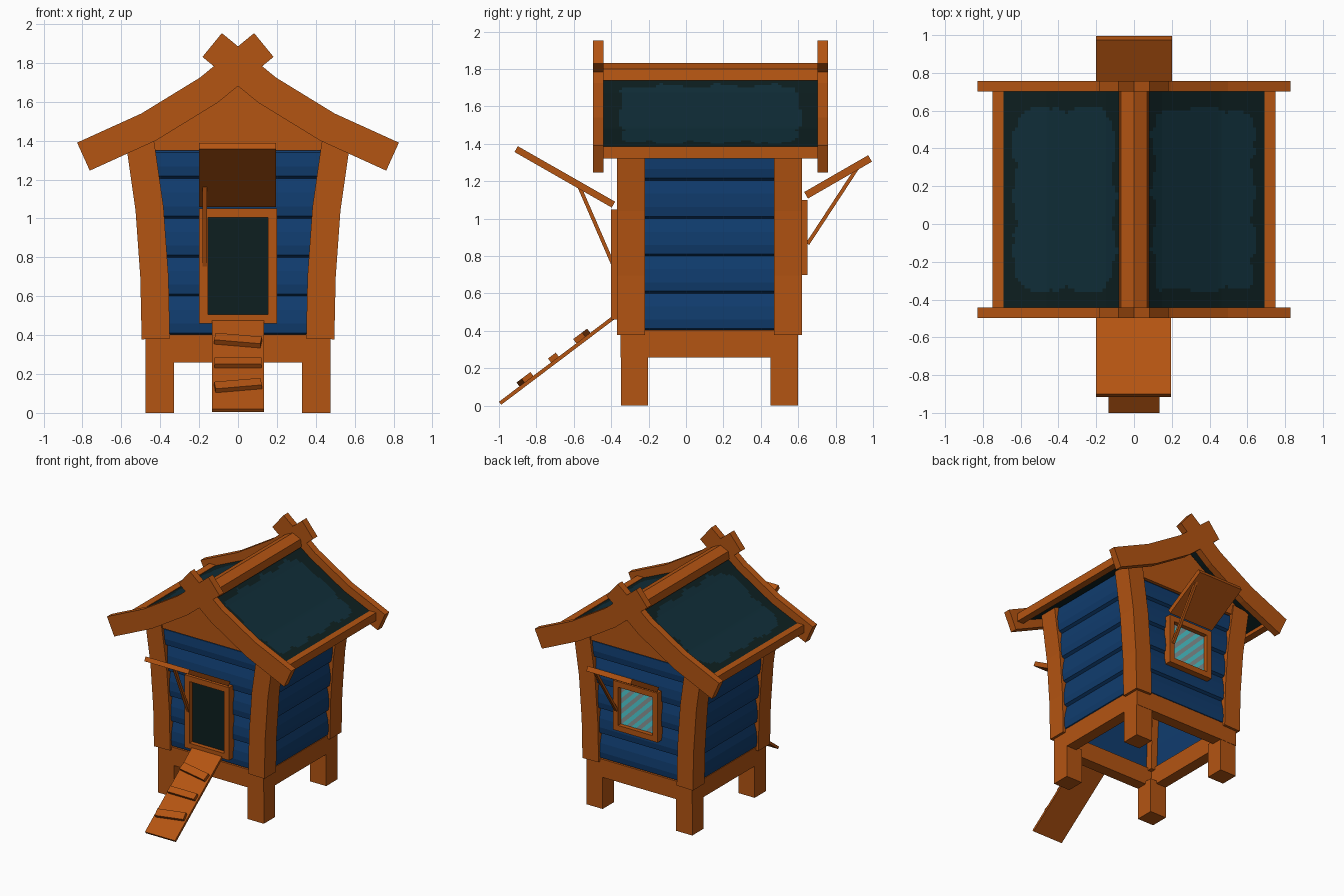
import bpy, bmesh, math, random
from mathutils import Vector, Matrix

if "Cube" in bpy.data.objects:
    bpy.data.objects.remove(bpy.data.objects["Cube"])
random.seed(4)

def mat(name, rgb):
    m = bpy.data.materials.new(name)
    m.diffuse_color = (*rgb, 1)
    m.use_nodes = True
    m.node_tree.nodes["Principled BSDF"].inputs["Base Color"].default_value = m.diffuse_color
    return m

WOOD = mat("orange_wood", (0.456, 0.089, 0.006))
BLUE = mat("blue_plank", (0.005, 0.045, 0.155))
DARK = mat("dark_green", (0.004, 0.0135, 0.0142))
TEAL = mat("roof_teal", (0.005, 0.027, 0.040))
GLASS = mat("cyan_glass", (0.08, 0.62, 0.66))
STREAK = mat("glass_streak", (0.26, 0.31, 0.31))

def finish(name, bm, *mats):
    me = bpy.data.meshes.new(name)
    bm.to_mesh(me)
    bm.free()
    ob = bpy.data.objects.new(name, me)
    bpy.context.collection.objects.link(ob)
    for m in mats:
        me.materials.append(m)
    return ob

def box(name, lo, hi, m, rot=None):
    lo, hi = Vector(lo), Vector(hi)
    bm = bmesh.new()
    bmesh.ops.create_cube(bm, size=1)
    M = Matrix.Translation((lo + hi) / 2) @ (rot or Matrix()) @ Matrix.Diagonal((*(hi - lo), 1))
    bmesh.ops.transform(bm, matrix=M, verts=bm.verts)
    return finish(name, bm, m)

def prism(name, pts, lo, hi, m, axis):
    """Extrude a profile: (x, z) along y, or (y, z) along x."""
    place = (lambda a, b, c: (a, c, b)) if axis == 'y' else (lambda a, b, c: (c, a, b))
    bm = bmesh.new()
    A = [bm.verts.new(place(a, b, lo)) for a, b in pts]
    B = [bm.verts.new(place(a, b, hi)) for a, b in pts]
    n = len(pts)
    bm.faces.new(A)
    bm.faces.new(B[::-1])
    for i in range(n):
        bm.faces.new((A[i], B[i], B[(i + 1) % n], A[(i + 1) % n]))
    bmesh.ops.recalc_face_normals(bm, faces=bm.faces)
    return finish(name, bm, m)

def ribbon(path, w):
    """Outline of a strip of width w round a centre line."""
    P = [Vector(p) for p in path]
    L, R = [], []
    for i, p in enumerate(P):
        d = (P[min(i + 1, len(P) - 1)] - P[max(i - 1, 0)]).normalized()
        o = Vector((-d.y, d.x)) * w / 2
        L.append(p + o)
        R.append(p - o)
    return [tuple(v) for v in L + R[::-1]]

def lerp_path(path, t):
    for (a, x0), (b, x1) in zip(path, path[1:]):
        if t <= b or b == path[-1][0]:
            return x0 + (x1 - x0) * (t - a) / (b - a)

YC = 0.125                      # centre of the house along y
OUTER = [(0.38, 0.495), (0.7, 0.502), (1.05, 0.527), (1.42, 0.58)]  # z, x of post

# legs, curved corner posts, gable boards, eaves
for s, side in ((-1, "left"), (1, "right")):
    for y, end in ((-0.275, "front"), (0.525, "back")):
        box(f"{end}_{side}_leg", (s * 0.4025 - 0.0725, y - 0.0725, 0),
            (s * 0.4025 + 0.0725, y + 0.0725, 0.28), WOOD)
        py = YC + (-0.42 if end == "front" else 0.42)
        path = [(s * (x - 0.072), z) for z, x in OUTER]
        prism(f"{end}_{side}_post", ribbon(path, 0.145), py - 0.075, py + 0.075, WOOD, 'y')
        by = YC + 0.01 + (-0.605 if end == "front" else 0.595)
        path = [(s * 0.795, 1.318), (s * 0.46, 1.47), (s * 0.15, 1.66), (-s * 0.133, 1.892)]
        prism(f"{end}_{side}_gable_board", ribbon(path, 0.158), by - 0.028, by + 0.028, WOOD, 'y')
    prism(f"{side}_eave_beam", ribbon([(s * 0.692, 1.353), (s * 0.748, 1.353)], 0.065),
          -0.45, 0.71, WOOD, 'y')
    a, b = sorted((s * 0.475, s * 0.385))
    box(f"{side}_base_beam", (a, -0.35, 0.257), (b, 0.6, 0.405), WOOD)
box("front_base_beam", (-0.474, -0.35, 0.258), (0.474, -0.26, 0.404), WOOD)
box("back_base_beam", (-0.474, 0.51, 0.258), (0.474, 0.6, 0.404), WOOD)
prism("ridge_beam", [(-0.08, 1.74), (0.08, 1.74), (0.07, 1.80), (0, 1.832), (-0.07, 1.80)],
      -0.45, 0.71, WOOD, 'y')

# lapped wall planks, bulging low on each row
LAP = [(0.0, 0.0), (0.022, 0.06), (0.028, 0.3), (0.02, 0.65), (0.0, 1.0)]
for r, (z0, z1) in enumerate(((0.4, 0.6), (0.6, 0.8), (0.8, 1.0), (1.0, 1.205), (1.205, 1.41))):
    row = [(o, z0 + (z1 - z0) * t) for o, t in LAP]
    for s, side in ((-1, "left"), (1, "right")):
        X = lambda z: lerp_path(OUTER, z)
        pts = [(s * (X(z) - 0.04 + o), z) for o, z in row]
        pts += [(s * (X(z) - 0.09), z) for z in (z1, z0)]
        prism(f"{side}_wall_plank_{r}", pts, -0.28, 0.53, BLUE, 'y')
    half = X(z0) - 0.05
    top = min(z1, 1.36)
    for s, y, end in ((-1, -0.325, "front"), (1, 0.575, "back")):
        pts = [(y + s * o, min(z, top)) for o, z in row] + [(y - s * 0.05, top), (y - s * 0.05, z0)]
        prism(f"{end}_wall_plank_{r}", pts, -half, half, BLUE, 'x')

# gable panels
GABLE = [(-0.53, 1.35), (0.53, 1.35), (0.46, 1.44), (0.15, 1.63), (0, 1.735), (-0.15, 1.63), (-0.46, 1.44)]
prism("front_gable", GABLE, -0.36, -0.31, WOOD, 'y')
prism("back_gable", GABLE, 0.56, 0.61, WOOD, 'y')

# roof slopes with a lighter, ragged-edged centre
ROOF = [(0.0, 1.79), (0.15, 1.675), (0.46, 1.485), (0.73, 1.365)]
NU, NV = 44, 64
for s, side in ((-1, "left"), (1, "right")):
    bm = bmesh.new()
    G = []
    for i in range(NU + 1):
        x = 0.73 * i / NU
        G.append([bm.verts.new((s * x, -0.45 + 1.16 * j / NV, lerp_path(ROOF, x))) for j in range(NV + 1)])
    ph = random.random() * 6
    for i in range(NU):
        for j in range(NV):
            f = bm.faces.new((G[i][j], G[i + 1][j], G[i + 1][j + 1], G[i][j + 1]))
            c = f.calc_center_median()
            wob = lambda t: 0.012 * math.sin(t * 23 + ph) + 0.007 * math.sin(t * 61 + ph)
            dx = abs(abs(c.x) - 0.37) - 0.265 + wob(c.y)
            dy = abs(c.y - 0.13) - 0.48 + wob(c.x + 2)
            corner = dx + dy + 0.06
            f.material_index = int(max(dx, dy, corner) < 0)
            f.normal_update()
            if f.normal.z < 0:
                f.normal_flip()
    ob = finish(f"{side}_roof", bm, DARK, TEAL)
    sol = ob.modifiers.new("thickness", 'SOLIDIFY')
    sol.thickness, sol.offset = 0.03, -1
    sol.material_offset = sol.material_offset_rim = -1

# door and window frames
def frame(name, y0, y1, z0, z1, w=0.2, t=0.045):
    box(name + "_left", (-w, y0, z0), (-w + t, y1, z1), WOOD)
    box(name + "_right", (w - t, y0, z0), (w, y1, z1), WOOD)
    box(name + "_bottom", (-w + t, y0, z0), (w - t, y1, z0 + t), WOOD)
    box(name + "_top", (-w + t, y0, z1 - t), (w - t, y1, z1), WOOD)

frame("door_frame", -0.40, -0.34, 0.46, 1.05)
box("door_opening", (-0.17, -0.365, 0.48), (0.17, -0.357, 1.03), DARK)
frame("window_frame", 0.59, 0.65, 0.70, 1.10)

# window glass cut into diagonal streaks
bm = bmesh.new()
bm.faces.new([bm.verts.new(p) for p in
              ((0.17, 0.615, 0.72), (-0.17, 0.615, 0.72), (-0.17, 0.615, 1.08), (0.17, 0.615, 1.08))])
n, step = Vector((1, 0, 1)).normalized(), 0.03
for k in range(12, 31):
    bmesh.ops.bisect_plane(bm, geom=bm.verts[:] + bm.edges[:] + bm.faces[:],
                           plane_co=n * k * step, plane_no=n)
for f in bm.faces:
    f.material_index = math.floor(f.calc_center_median().dot(n) / step) % 2
finish("window_glass", bm, GLASS, STREAK)

# propped-up shutters with struts
prism("door_shutter", ribbon([(-0.388, 1.075), (-0.908, 1.372)], 0.036), -0.2, 0.195, WOOD, 'x')
prism("door_strut", ribbon([(-0.39, 0.755), (-0.57, 1.17)], 0.02), -0.182, -0.160, WOOD, 'x')
prism("window_shutter", ribbon([(0.642, 1.125), (0.984, 1.322)], 0.04), -0.2, 0.2, WOOD, 'x')
prism("window_strut", ribbon([(0.65, 0.865), (0.915, 1.27)], 0.02), 0.160, 0.182, WOOD, 'x')

# ramp with cleats
prism("ramp", ribbon([(-0.994, 0.013), (-0.385, 0.473)], 0.02), -0.135, 0.135, WOOD, 'x')
slope = math.atan2(0.46, 0.609)
for i, (y, z, tilt) in enumerate(((-0.86, 0.144, 8), (-0.708, 0.26, 0), (-0.557, 0.376, -8))):
    rot = Matrix.Rotation(slope, 4, 'X') @ Matrix.Rotation(math.radians(tilt), 4, 'Z')
    d = Vector((0.12, 0.03 if i != 1 else 0.026, 0.015))
    c = Vector((0, y, z - 0.004))
    box(f"ramp_cleat_{i}", c - d, c + d, WOOD, rot)
